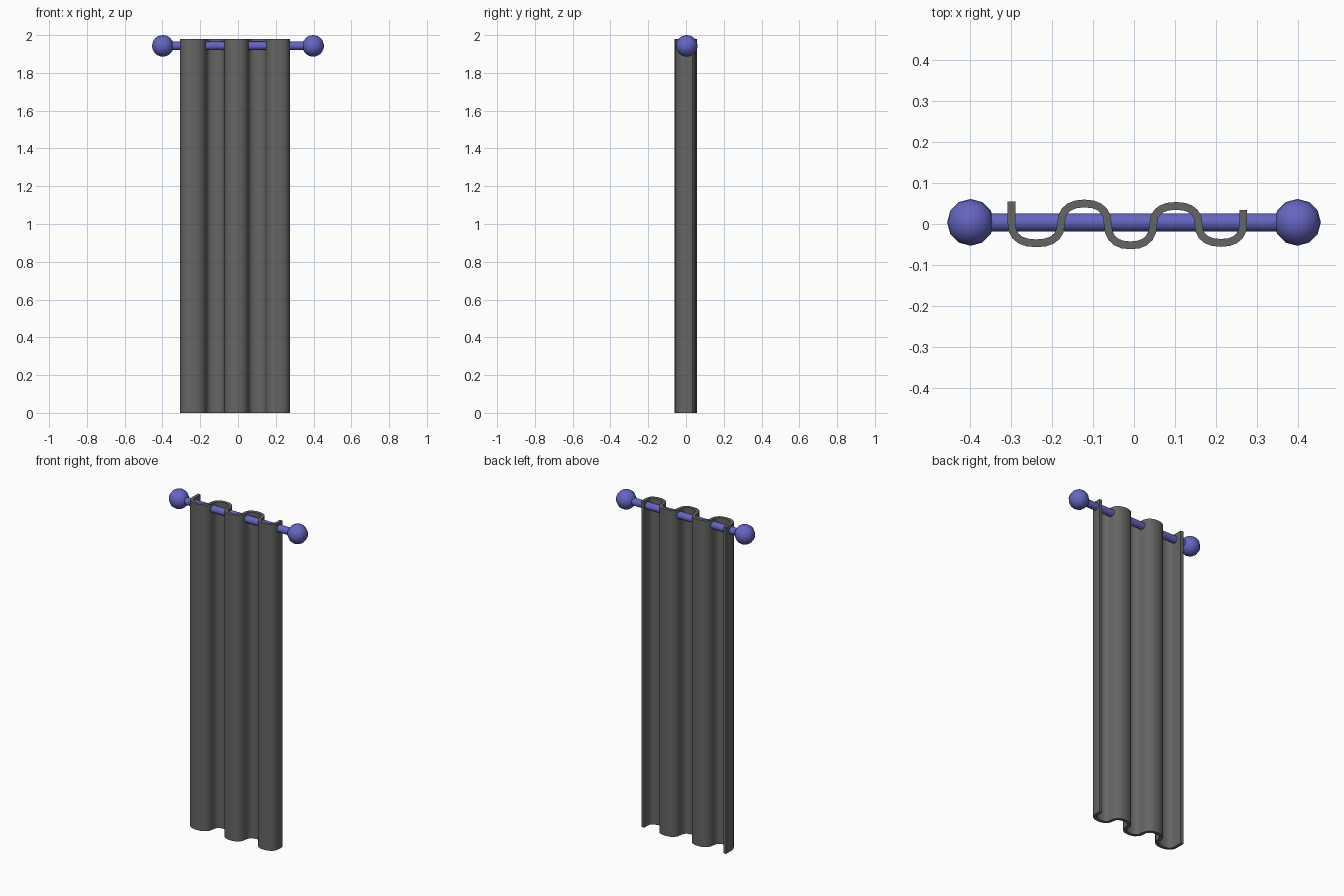
import bpy, bmesh, math
from mathutils import Vector, Matrix

cube = bpy.data.objects.get("Cube")
if cube:
    bpy.data.objects.remove(cube, do_unlink=True)


def material(name, rgb):
    m = bpy.data.materials.new(name)
    m.use_nodes = True
    m.diffuse_color = (*rgb, 1)
    bsdf = next(n for n in m.node_tree.nodes if n.type == 'BSDF_PRINCIPLED')
    bsdf.inputs["Base Color"].default_value = (*rgb, 1)
    return m


GREY = material("charcoal cloth", (0.13, 0.13, 0.125))
BLUE = material("blue rod paint", (0.13, 0.13, 0.54))


def finish(name, bm, mat, angle):
    bmesh.ops.recalc_face_normals(bm, faces=bm.faces)
    mesh = bpy.data.meshes.new(name)
    bm.to_mesh(mesh)
    bm.free()
    mesh.materials.append(mat)
    obj = bpy.data.objects.new(name, mesh)
    bpy.context.collection.objects.link(obj)
    bpy.ops.object.select_all(action='DESELECT')
    obj.select_set(True)
    bpy.context.view_layer.objects.active = obj
    bpy.ops.object.shade_smooth_by_angle(angle=math.radians(angle))
    return obj


ROD_Y, ROD_Z, BALL_X, BALL_R = 0.004, 1.943, 0.398, 0.057

# Rod
bm = bmesh.new()
bmesh.ops.create_cone(bm, cap_ends=True, segments=16, radius1=0.022, radius2=0.022,
                      depth=2 * BALL_X,
                      matrix=Matrix.Translation((0, ROD_Y, ROD_Z)) @ Matrix.Rotation(math.pi / 2, 4, 'Y'))
finish("curtain_rod", bm, BLUE, 40)

# Ball ends
for side, sign in (("left", 1), ("right", -1)):
    bm = bmesh.new()
    bmesh.ops.create_uvsphere(bm, u_segments=12, v_segments=12, radius=BALL_R,
                              matrix=Matrix.Translation((sign * BALL_X, ROD_Y, ROD_Z)))
    finish(side + "_finial", bm, BLUE, 50)

# Curtain: rounded folds between crossing points, straight hems at both ends
crossings = [-0.298, -0.178, -0.064, 0.047, 0.157, 0.266]
depths = [-0.047, 0.05, -0.052, 0.044, -0.046]
HEIGHT, HALF, STEPS = 1.979, 0.0095, 10
path = [Vector((crossings[0], 0.055))]
for i, depth in enumerate(depths):
    a, b = crossings[i], crossings[i + 1]
    for k in range(STEPS + (i == len(depths) - 1)):
        t = math.pi * k / STEPS
        c = math.cos(t)
        x = (a + b) / 2 - (b - a) / 2 * math.copysign(abs(c) ** 0.85, c)
        path.append(Vector((x, depth * max(0, math.sin(t)) ** 0.85)))
path.append(Vector((crossings[-1], 0.034)))

bm = bmesh.new()
pairs = []
for i, p in enumerate(path):
    d = (path[min(i + 1, len(path) - 1)] - path[max(i - 1, 0)]).normalized()
    n = Vector((-d.y, d.x)) * HALF
    pairs.append([bm.verts.new((*(p + s * n), 0)) for s in (1, -1)])
faces = [bm.faces.new((a[0], a[1], b[1], b[0])) for a, b in zip(pairs, pairs[1:])]
top = bmesh.ops.extrude_face_region(bm, geom=faces, use_keep_orig=True)
bmesh.ops.translate(bm, vec=(0, 0, HEIGHT),
                    verts=[g for g in top["geom"] if isinstance(g, bmesh.types.BMVert)])
finish("curtain", bm, GREY, 40)
